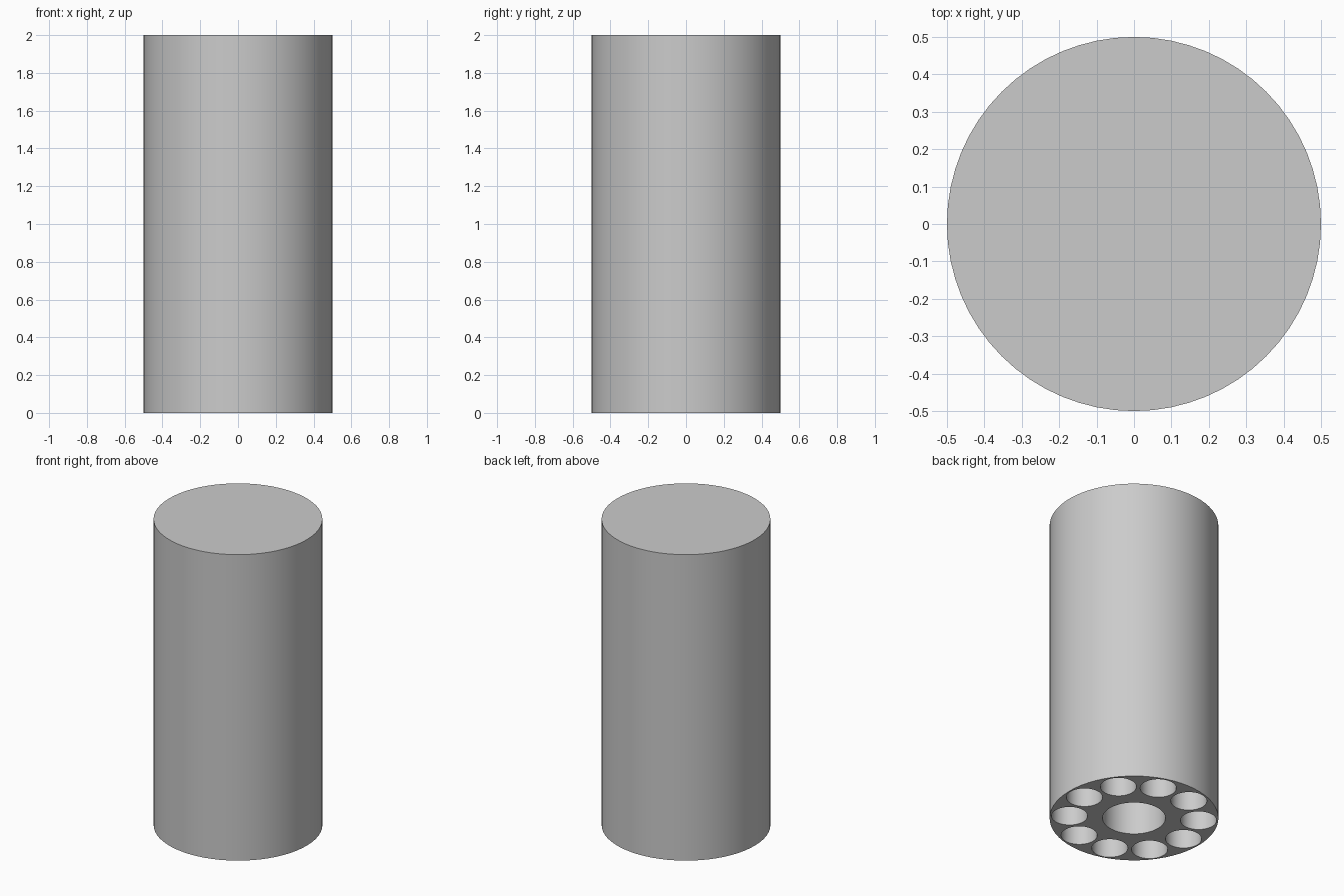
import bpy
import math

cube = bpy.data.objects.get("Cube")
if cube:
    bpy.data.objects.remove(cube, do_unlink=True)

HEIGHT = 2.0
RADIUS = 0.5
HOLE_DEPTH = 1.8
RING_RADIUS = 0.383
RING_COUNT = 10

# Plain grey material
grey = bpy.data.materials.new("light_grey")
grey.use_nodes = True
colour = (0.6, 0.6, 0.6, 1)
grey.diffuse_color = colour
grey.node_tree.nodes["Principled BSDF"].inputs["Base Color"].default_value = colour


def cylinder(name, radius, bottom, top, x=0, y=0, sides=64):
    bpy.ops.mesh.primitive_cylinder_add(
        vertices=sides, radius=radius, depth=top - bottom,
        location=(x, y, (top + bottom) / 2))
    obj = bpy.context.object
    obj.name = name
    obj.data.materials.append(grey)
    return obj


# Solid body
body = cylinder("cylinder_body", RADIUS, 0, HEIGHT)

# Blind holes in the underside: a wide one in the middle, a ring around it
cutters = [cylinder("centre_hole_cutter", 0.186, -0.1, HOLE_DEPTH)]
for i in range(RING_COUNT):
    a = math.tau * i / RING_COUNT
    cutters.append(cylinder("ring_hole_cutter", 0.107, -0.1, HOLE_DEPTH,
                            RING_RADIUS * math.cos(a), RING_RADIUS * math.sin(a), 48))

bpy.ops.object.select_all(action="DESELECT")
for c in cutters:
    c.select_set(True)
bpy.context.view_layer.objects.active = cutters[0]
bpy.ops.object.join()
cutter = bpy.context.object
cutter.hide_render = True

cut = body.modifiers.new("holes", "BOOLEAN")
cut.operation = "DIFFERENCE"
cut.solver = "EXACT"
cut.object = cutter
bpy.ops.object.select_all(action="DESELECT")
body.select_set(True)
bpy.context.view_layer.objects.active = body
bpy.ops.object.modifier_apply(modifier=cut.name)
bpy.data.objects.remove(cutter, do_unlink=True)

# Round walls smooth, rims sharp
bpy.ops.object.shade_smooth_by_angle(angle=math.radians(30))
